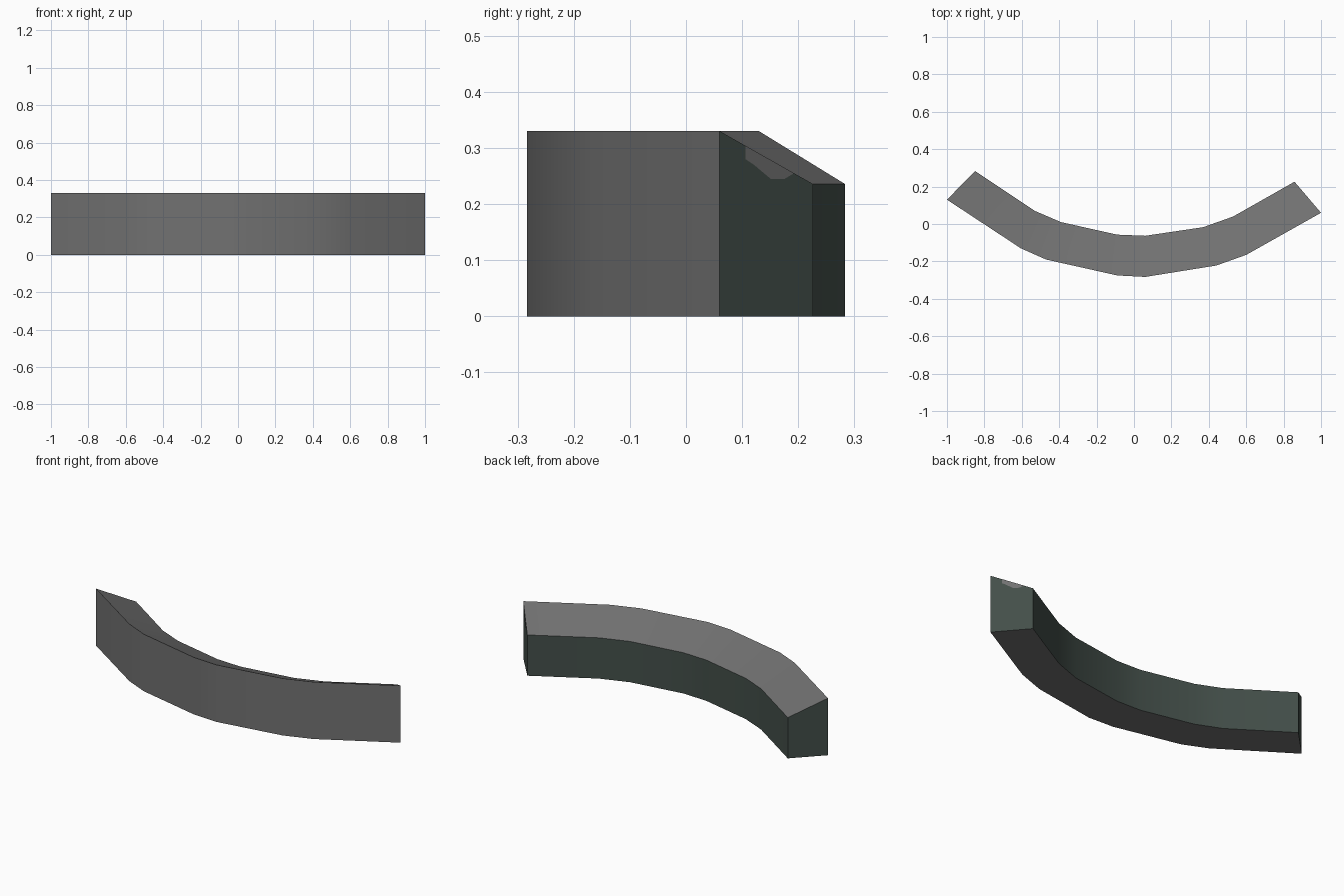
import bpy, bmesh, math
from mathutils import Vector

if "Cube" in bpy.data.objects:
    bpy.data.objects.remove(bpy.data.objects["Cube"])


def material(name, rgb):
    m = bpy.data.materials.new(name)
    m.diffuse_color = (*rgb, 1)
    m.use_nodes = True
    m.node_tree.nodes["Principled BSDF"].inputs["Base Color"].default_value = m.diffuse_color
    return m


grey = material("stone grey", (0.165, 0.165, 0.165))
green = material("dark grey green", (0.056, 0.077, 0.067))

# Plan outlines of the curved bar: tall front edge and lower back edge
outer = [(-1, .13), (-.605, -.13), (-.47, -.19), (-.09, -.275),
         (.06, -.283), (.44, -.222), (.6, -.165), (1, .06)]
inner = [(-.85, .283), (-.53, .07), (-.39, .01), (-.09, -.057),
         (.06, -.063), (.37, -.017), (.53, .04), (.858, .226)]
FRONT_H, BACK_H = 0.33, 0.236


def add_object(name, bm, mats):
    mesh = bpy.data.meshes.new(name)
    bm.to_mesh(mesh)
    bm.free()
    for m in mats:
        mesh.materials.append(m)
    ob = bpy.data.objects.new(name, mesh)
    bpy.context.collection.objects.link(ob)
    return ob


# Curved bar: one four-cornered section per outline point, bridged in order
bm = bmesh.new()
rings = []
for (ox, oy), (ix, iy) in zip(outer, inner):
    rings.append([bm.verts.new(p) for p in
                  ((ox, oy, 0), (ox, oy, FRONT_H), (ix, iy, BACK_H), (ix, iy, 0))])
for a, b in zip(rings, rings[1:]):
    for i in range(4):
        j = (i + 1) % 4
        f = bm.faces.new((a[i], a[j], b[j], b[i]))
        f.material_index = 1 if i == 2 else 0   # green back wall
for ring in (rings[0], rings[-1]):              # green ends
    bm.faces.new(ring).material_index = 1
bmesh.ops.recalc_face_normals(bm, faces=bm.faces)
bar = add_object("curved_bar", bm, [grey, green])
bpy.context.view_layer.objects.active = bar
bar.select_set(True)
bpy.ops.object.shade_smooth_by_angle(angle=math.radians(35))

# Worn grey patch on the right end, just below its sloping top edge
start, end = Vector((*outer[-1], 0)), Vector((*inner[-1], 0))
along = end - start
normal = Vector((along.y, -along.x, 0)).normalized()
bm = bmesh.new()
patch = [(.27, .304), (.27, .28), (.36, .27), (.54, .245), (.69, .245), (.79, .255)]
face = bm.faces.new([bm.verts.new(start + along * t + Vector((0, 0, z)) + normal * .002)
                     for t, z in patch])
face.normal_update()
if face.normal.dot(normal) < 0:
    face.normal_flip()
add_object("end_patch", bm, [grey])
